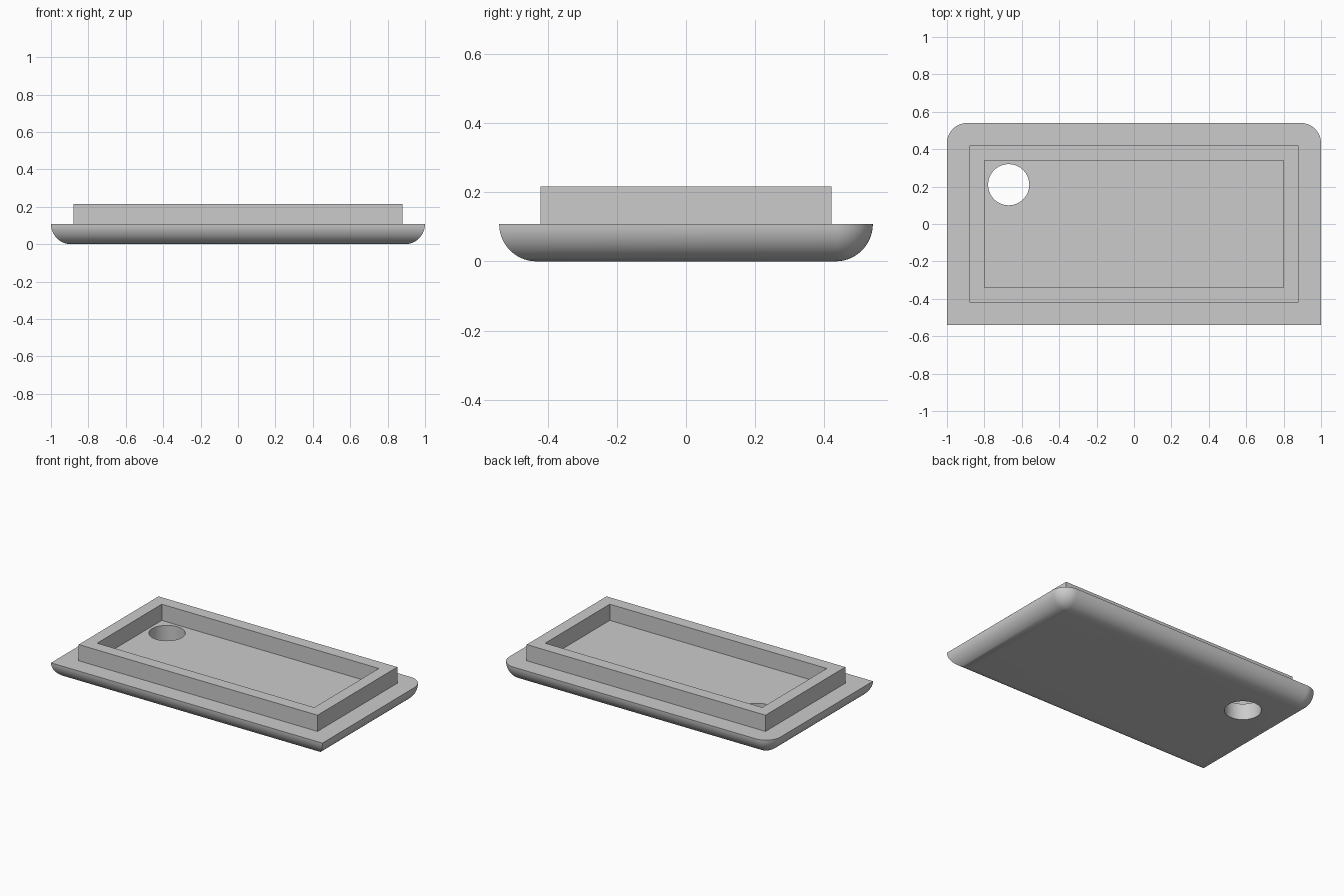
import bpy, bmesh, math

if "Cube" in bpy.data.objects:
    bpy.data.objects.remove(bpy.data.objects["Cube"], do_unlink=True)

HALF_X, HALF_Y = 1.0, 0.54
PLATE_H, TOP = 0.108, 0.216
STEPS = 14

grey = bpy.data.materials.new("plain_grey")
grey.use_nodes = True
grey.diffuse_color = (0.6, 0.6, 0.6, 1)
grey.node_tree.nodes["Principled BSDF"].inputs["Base Color"].default_value = (0.6, 0.6, 0.6, 1)


def finish(bm, name):
    """Turn a bmesh into a named grey object."""
    bmesh.ops.remove_doubles(bm, verts=bm.verts, dist=1e-5)
    bmesh.ops.recalc_face_normals(bm, faces=bm.faces)
    mesh = bpy.data.meshes.new(name)
    bm.to_mesh(mesh)
    bm.free()
    mesh.materials.append(grey)
    obj = bpy.data.objects.new(name, mesh)
    bpy.context.collection.objects.link(obj)
    return obj


def bridge(bm, lower, upper):
    """Join two matching rings with quads."""
    n = len(lower)
    for i in range(n):
        j = (i + 1) % n
        bm.faces.new((lower[i], lower[j], upper[j], upper[i]))


def plate_outline(inset):
    """Square front corners, round back corners, shrunk by inset."""
    x, y, r = HALF_X - inset, HALF_Y - inset, PLATE_H - inset
    points = [(-x, -y), (x, -y)]
    for side, start in ((1, 0), (-1, math.pi / 2)):
        for k in range(STEPS + 1):
            a = start + math.pi / 2 * k / STEPS
            points.append((side * (x - r) + r * math.cos(a), y - r + r * math.sin(a)))
    return points


# Base plate with a quarter-round underside edge
bm = bmesh.new()
rings = []
for k in range(STEPS + 1):
    a = math.pi / 2 * k / STEPS
    inset, z = PLATE_H * (1 - math.cos(a)), PLATE_H * (1 - math.sin(a))
    rings.append([bm.verts.new((x, y, z)) for x, y in plate_outline(inset)])
for upper, lower in zip(rings, rings[1:]):
    bridge(bm, lower, upper)
bm.faces.new(rings[0])
bm.faces.new(rings[-1])
plate = finish(bm, "base_plate")

# Round hole through the plate
bpy.ops.mesh.primitive_cylinder_add(vertices=64, radius=0.11, depth=0.5, location=(-0.67, 0.21, 0.1))
cutter = bpy.context.object
cutter.name = "hole_cutter"
cutter.hide_render = True
cutter.data.materials.append(grey)
cut = plate.modifiers.new("hole", "BOOLEAN")
cut.operation = "DIFFERENCE"
cut.solver = "EXACT"
cut.object = cutter
bpy.ops.object.select_all(action="DESELECT")
plate.select_set(True)
bpy.context.view_layer.objects.active = plate
bpy.ops.object.modifier_apply(modifier=cut.name)
bpy.data.objects.remove(cutter, do_unlink=True)
bpy.ops.object.shade_smooth_by_angle(angle=math.radians(30))

# Raised rectangular rim, set slightly into the plate
bm = bmesh.new()


def rectangle(x, y, z):
    return [bm.verts.new((sx * x, sy * y, z)) for sx, sy in ((-1, -1), (1, -1), (1, 1), (-1, 1))]


loops = [rectangle(0.88, 0.42, PLATE_H - 0.01), rectangle(0.88, 0.42, TOP),
         rectangle(0.80, 0.34, TOP), rectangle(0.80, 0.34, PLATE_H - 0.01)]
for i in range(4):
    bridge(bm, loops[i], loops[(i + 1) % 4])
finish(bm, "raised_rim")
